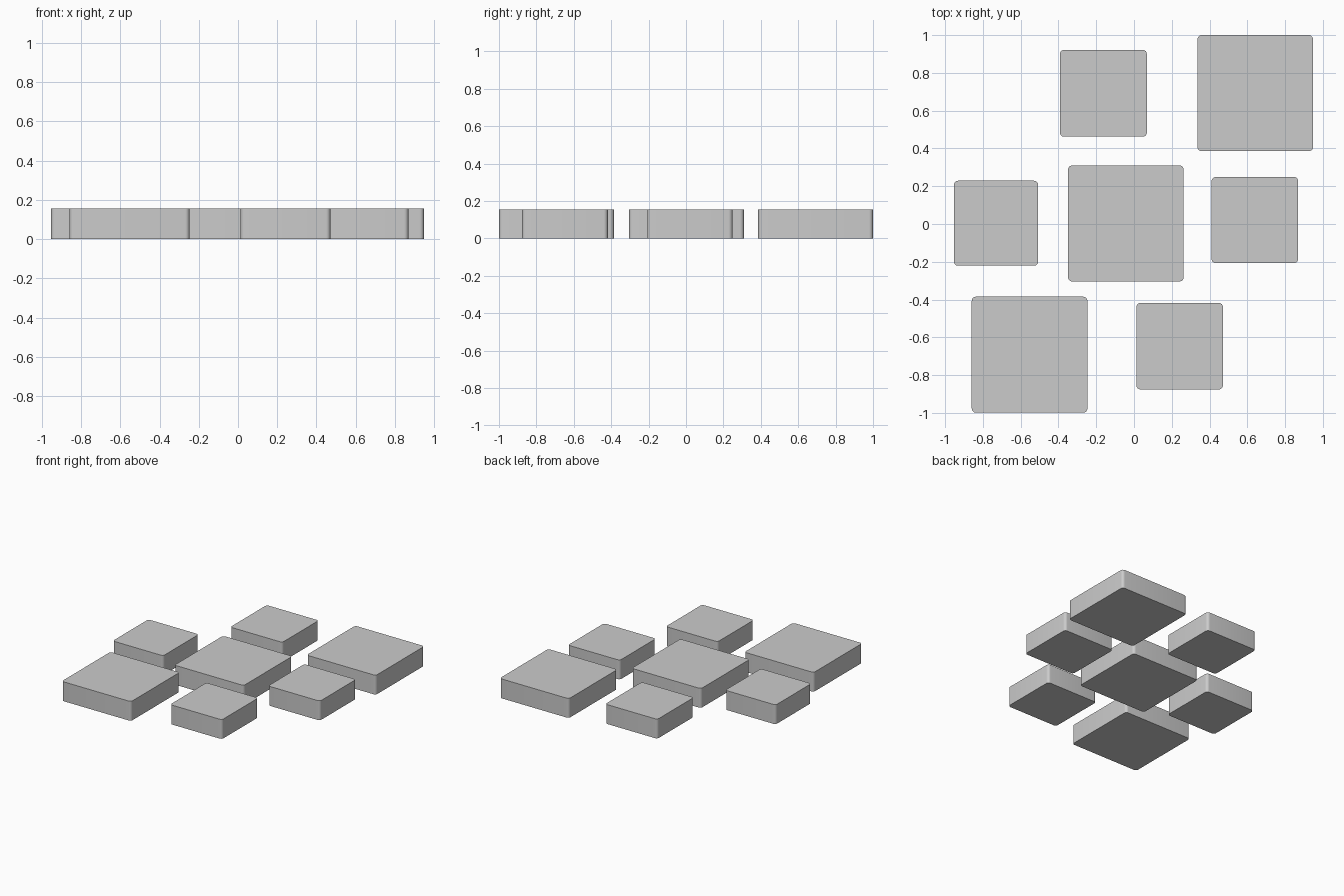
import bpy, bmesh, math

if "Cube" in bpy.data.objects:
    bpy.data.objects.remove(bpy.data.objects["Cube"])

HEIGHT = 0.155
RADIUS = 0.022


def tile(name, cx, cy, sx, sy):
    """Square slab with rounded vertical corners and crisp top and bottom rims."""
    bm = bmesh.new()
    bmesh.ops.create_cube(bm, size=1)
    bmesh.ops.scale(bm, vec=(sx, sy, HEIGHT), verts=bm.verts)
    upright = [e for e in bm.edges if abs(e.verts[0].co.z - e.verts[1].co.z) > 0.01]
    bmesh.ops.bevel(bm, geom=upright, offset=RADIUS, segments=6, profile=0.5, affect='EDGES')
    bmesh.ops.translate(bm, vec=(0, 0, HEIGHT / 2), verts=bm.verts)
    mesh = bpy.data.meshes.new(name)
    bm.to_mesh(mesh)
    bm.free()
    obj = bpy.data.objects.new(name, mesh)
    obj.location = (cx, cy, 0)
    bpy.context.collection.objects.link(obj)
    bpy.context.view_layer.objects.active = obj
    obj.select_set(True)
    bpy.ops.object.shade_smooth_by_angle(angle=math.radians(35))
    obj.select_set(False)


# Three large tiles along the diagonal
for name, x, y in [("large_tile_front_left", -0.553, -0.692),
                   ("large_tile_centre", -0.043, 0.003),
                   ("large_tile_back_right", 0.642, 0.693)]:
    tile(name, x, y, 0.612, 0.614)

# Four small tiles around the centre
for name, x, y, sx, sy in [("small_tile_back", -0.162, 0.692, 0.46, 0.46),
                           ("small_tile_left", -0.73, 0.004, 0.446, 0.45),
                           ("small_tile_right", 0.64, 0.021, 0.458, 0.456),
                           ("small_tile_front", 0.242, -0.647, 0.458, 0.458)]:
    tile(name, x, y, sx, sy)
